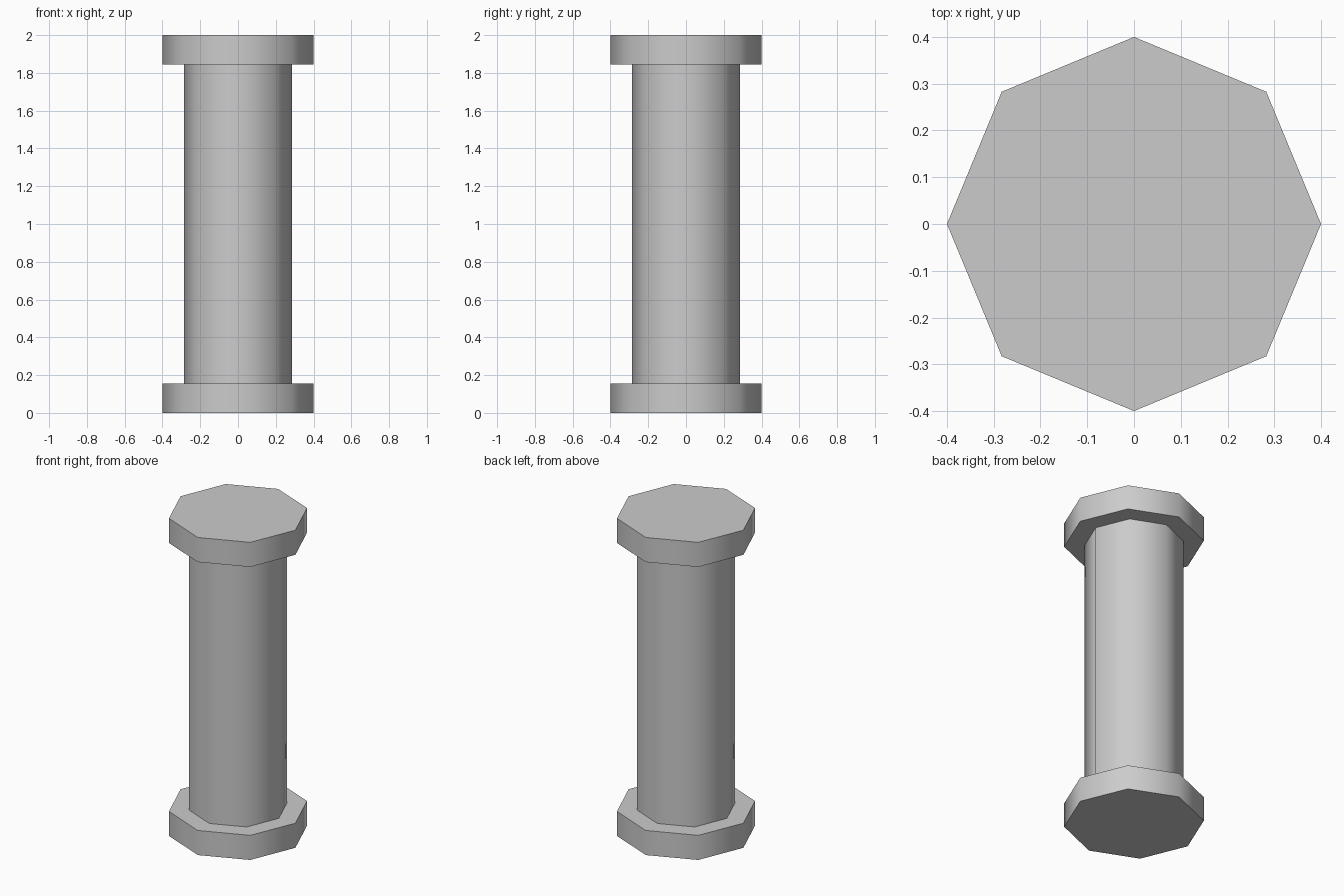
import bpy
import math

cube = bpy.data.objects.get("Cube")
if cube:
    bpy.data.objects.remove(cube, do_unlink=True)

HEIGHT = 2.0
FLANGE = 0.155
SIDES = 8

grey = bpy.data.materials.new("light_grey")
grey.use_nodes = True
colour = (0.6, 0.6, 0.6, 1)
grey.diffuse_color = colour
grey.node_tree.nodes["Principled BSDF"].inputs["Base Color"].default_value = colour


def drum(name, radius, bottom, top, fill="NGON"):
    """Smooth-sided octagonal drum with corners on the x and y axes."""
    bpy.ops.mesh.primitive_cylinder_add(
        vertices=SIDES, radius=radius, depth=top - bottom,
        end_fill_type=fill, location=(0, 0, (bottom + top) / 2))
    obj = bpy.context.object
    obj.name = name
    obj.data.materials.append(grey)
    bpy.ops.object.shade_smooth_by_angle(angle=math.radians(60))
    return obj


# Wide end discs
drum("bottom_flange", 0.4, 0, FLANGE)
drum("top_flange", 0.4, HEIGHT - FLANGE, HEIGHT)

# Open shaft between the discs
drum("shaft", 0.285, FLANGE, HEIGHT - FLANGE, fill="NOTHING")
